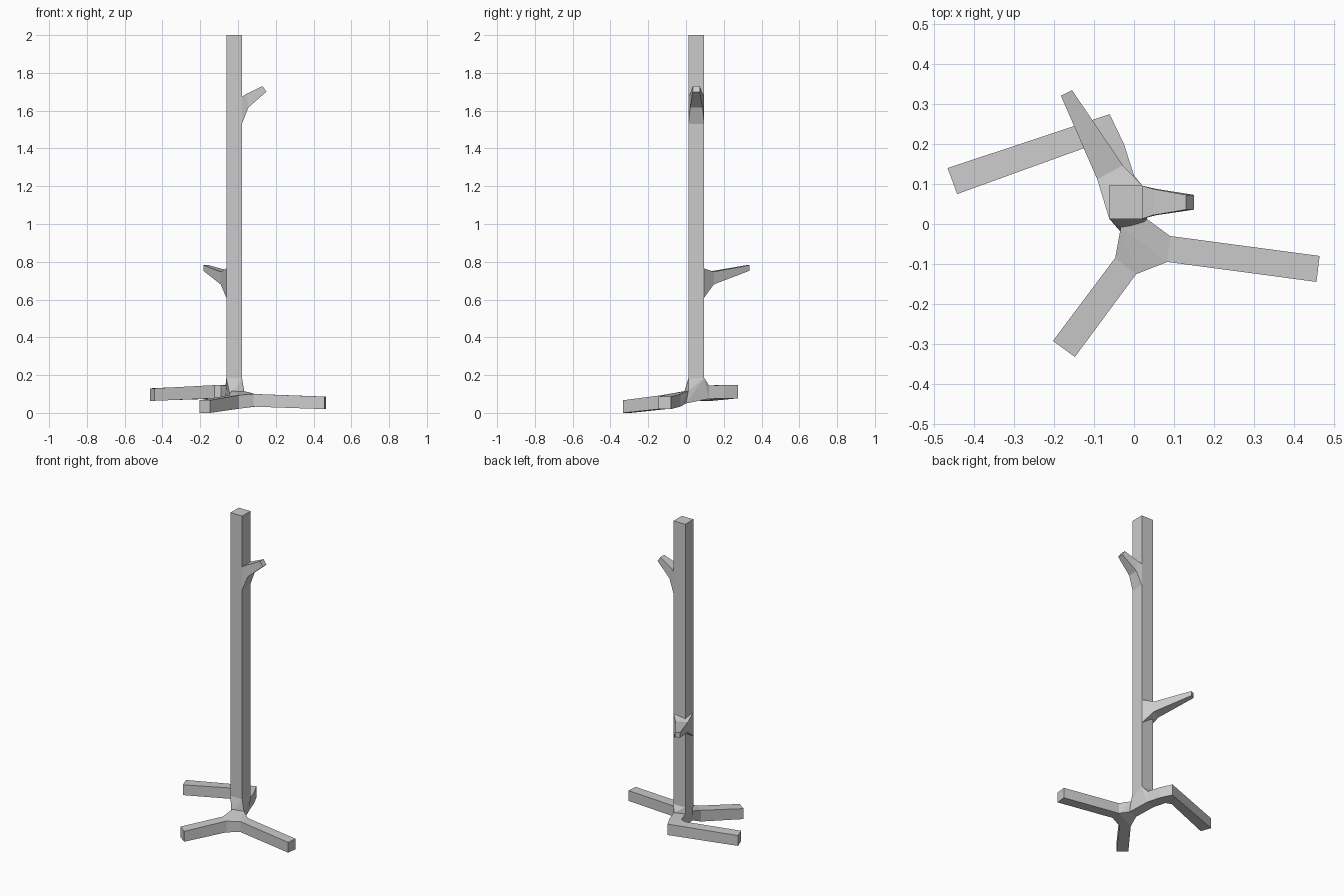
import bpy, bmesh
from mathutils import Vector

if "Cube" in bpy.data.objects:
    bpy.data.objects.remove(bpy.data.objects["Cube"])


def section(a, b, z0, z1, shift=(0, 0)):
    """Four-point cross-section between plan points a and b; shift leans the top edge."""
    s = Vector((shift[0], shift[1], 0))
    return [Vector((*a, z0)), Vector((*b, z0)),
            Vector((*b, z1)) + s, Vector((*a, z1)) + s]


def finish(bm, name):
    bmesh.ops.recalc_face_normals(bm, faces=bm.faces[:])
    me = bpy.data.meshes.new(name)
    bm.to_mesh(me)
    bm.free()
    ob = bpy.data.objects.new(name, me)
    bpy.context.collection.objects.link(ob)
    return ob


def loft(name, sections):
    """Square tube through the sections, open at the root and capped at the tip."""
    bm = bmesh.new()
    rings = [[bm.verts.new(p) for p in s] for s in sections]
    for r, q in zip(rings, rings[1:]):
        for i in range(4):
            j = (i + 1) % 4
            bm.faces.new((r[i], r[j], q[j], q[i]))
    bm.faces.new(rings[-1])
    return finish(bm, name)


def joint(name, openings):
    """Convex knot joining several tube ends, left open where the tubes attach."""
    bm = bmesh.new()
    sets = [{bm.verts.new(p) for p in s} for s in openings]
    bmesh.ops.convex_hull(bm, input=bm.verts[:])
    inner = [f for f in bm.faces if any(set(f.verts) <= s for s in sets)]
    bmesh.ops.delete(bm, geom=inner, context='FACES')
    bmesh.ops.dissolve_limit(bm, angle_limit=0.02, verts=bm.verts[:], edges=bm.edges[:])
    return finish(bm, name)


# Trunk
X0, X1, Y0, Y1 = -0.062, 0.021, 0.013, 0.096


def trunk_ring(z):
    return [Vector((x, y, z)) for x, y in ((X0, Y0), (X1, Y0), (X1, Y1), (X0, Y1))]


loft("trunk", [trunk_ring(0.185), trunk_ring(2.0)])

# Upper peg
loft("upper_peg", [
    section((X1, Y0), (X1, Y1), 1.53, 1.675),
    section((0.055, 0.022), (0.055, 0.088), 1.617, 1.69, (-0.008, 0)),
    section((0.15, 0.036), (0.15, 0.073), 1.70, 1.73, (-0.02, 0))])

# Lower peg, growing from the back left corner
loft("lower_peg", [
    section((X0, Y0), (X1, Y1), 0.61, 0.765),
    section((-0.092, 0.112), (-0.028, 0.147), 0.68, 0.747),
    section((-0.183, 0.321), (-0.155, 0.335), 0.752, 0.782)])

# Shared ends of the foot joints
back_neck = section((-0.066, 0.098), (0.0, 0.122), 0.075, 0.145)
front_neck = section((-0.033, -0.02), (0.033, 0.0), 0.05, 0.115, (0, 0.012))
right_root = section((0.09, -0.03), (0.083, -0.095), 0.033, 0.1)
left_root = section((-0.047, -0.085), (0.005, -0.126), 0.022, 0.094)

# Knots under the trunk and where the front feet split
joint("trunk_base", [trunk_ring(0.185), back_neck, front_neck])
joint("front_knot", [front_neck, right_root, left_root])

# Feet
loft("right_foot", [right_root, section((0.465, -0.08), (0.457, -0.145), 0.02, 0.086)])
loft("front_left_foot", [left_root, section((-0.203, -0.293), (-0.148, -0.333), 0.0, 0.067)])
loft("back_foot", [
    back_neck,
    section((-0.09, 0.175), (-0.025, 0.2), 0.077, 0.147),
    section((-0.125, 0.19), (-0.061, 0.275), 0.077, 0.147),
    section((-0.443, 0.075), (-0.467, 0.14), 0.064, 0.13)])
